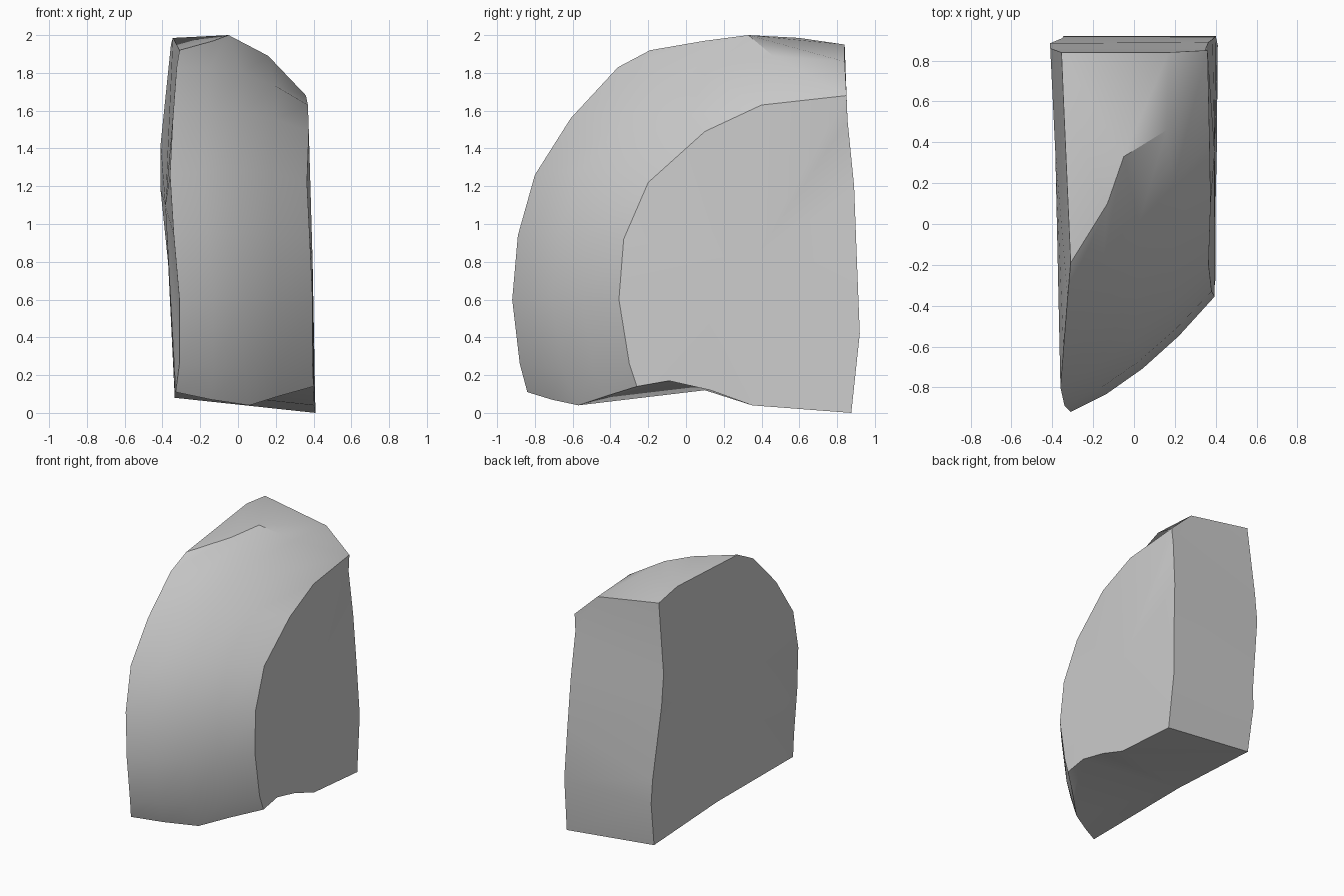
import bpy, bmesh
from mathutils import Vector

cube = bpy.data.objects.get("Cube")
if cube:
    bpy.data.objects.remove(cube, do_unlink=True)

stone = bpy.data.materials.new("stone grey")
stone.use_nodes = True
colour = (0.6, 0.6, 0.6, 1)
stone.diffuse_color = colour
stone.node_tree.nodes["Principled BSDF"].inputs["Base Color"].default_value = colour

# Outer edges of the broad and narrow cheeks, from bottom to top
broad = [(-.33, -.84, .11), (-.31, -.88, .26), (-.31, -.92, .6), (-.34, -.89, .94),
         (-.36, -.8, 1.26), (-.345, -.61, 1.56), (-.325, -.36, 1.83), (-.31, -.19, 1.92)]
narrow = [(.4, -.26, .14), (.395, -.3, .26), (.395, -.355, .6), (.38, -.33, .92),
          (.365, -.2, 1.22), (.375, .1, 1.49), (.37, .4, 1.63), (.36, .85, 1.68)]

bm = bmesh.new()


def vert(co):
    return bm.verts.new(co)


def face(*verts):
    return bm.faces.new(verts)


# Rounded outer skin, bowed outward between the cheeks
COLS = 4
hub = Vector((0, .3, .6))
rows = []
for a, b in zip(broad, narrow):
    row = []
    for i in range(COLS + 1):
        t = i / COLS
        p = Vector(a).lerp(Vector(b), t)
        out = p - hub
        out.x = 0
        row.append(p + out.normalized() * .28 * t * (1 - t))
    rows.append(row)
rows[0][1:4] = [(-.14, -.71, .07), (.06, -.57, .04), (.22, -.42, .09)]
rows[-1][1:4] = [(-.13, .1, 1.97), (-.05, .33, 2), (.16, .46, 1.89)]
grid = [[vert(p) for p in row] for row in rows]
for low, high in zip(grid, grid[1:]):
    for i in range(COLS):
        face(low[i], low[i + 1], high[i + 1], high[i])

# Back slab, with a fold near its foot
top = grid[-1]
back_left = [vert(p) for p in [(-.355, .84, 1.95), (-.41, .86, 1.42), (-.41, .885, 1.18),
                               (-.35, .91, .6), (-.345, .92, .42), (-.335, .87, .08)]]
back_right = [top[COLS]] + [vert(p) for p in [(.35, .855, 1.55), (.365, .89, 1.2),
                                              (.385, .905, .8), (.4, .92, .42), (.41, .875, 0)]]
ridge = vert((.17, .84, 1.86))
face(back_left[0], ridge, back_right[0], back_right[1], back_left[1])
for i in range(1, 5):
    face(back_left[i], back_left[i + 1], back_right[i + 1], back_right[i])

# Chipped top
crest = vert((-.345, .6, 1.985))
face(top[0], top[1], crest)
face(top[1], top[2], crest)
face(top[2], ridge, back_left[0], crest)
face(top[2], top[3], ridge)
face(top[3], top[4], ridge)

# Cheeks, fanned around a central point
foot_left = vert((-.335, .1, .12))
notch = [vert(p) for p in [(.4, -.09, .17), (.4, .13, .12), (.405, .35, .04)]]


def fan(rim, centre):
    c = vert(centre)
    for a, b in zip(rim, rim[1:] + rim[:1]):
        face(a, b, c)


fan([row[0] for row in grid] + [crest] + back_left + [foot_left], (-.385, .35, 1.1))
fan([row[COLS] for row in grid] + back_right[1:] + notch[::-1], (.395, .35, .8))

# Arched underside
first = grid[0]
face(first[0], first[1], foot_left)
face(first[1], first[2], foot_left)
face(first[2], notch[0], foot_left)
face(first[2], first[3], notch[0])
face(first[3], first[4], notch[0])
face(foot_left, notch[0], notch[1])
face(foot_left, notch[1], notch[2], back_left[-1])
face(back_left[-1], notch[2], back_right[-1])

bmesh.ops.triangulate(bm, faces=[f for f in bm.faces if len(f.verts) > 4])
bmesh.ops.recalc_face_normals(bm, faces=bm.faces)
mesh = bpy.data.meshes.new("stone_chunk")
bm.to_mesh(mesh)
bm.free()
mesh.materials.append(stone)
chunk = bpy.data.objects.new("stone_chunk", mesh)
bpy.context.collection.objects.link(chunk)
bpy.context.view_layer.objects.active = chunk
chunk.select_set(True)
bpy.ops.object.shade_smooth_by_angle(angle=0.45)
